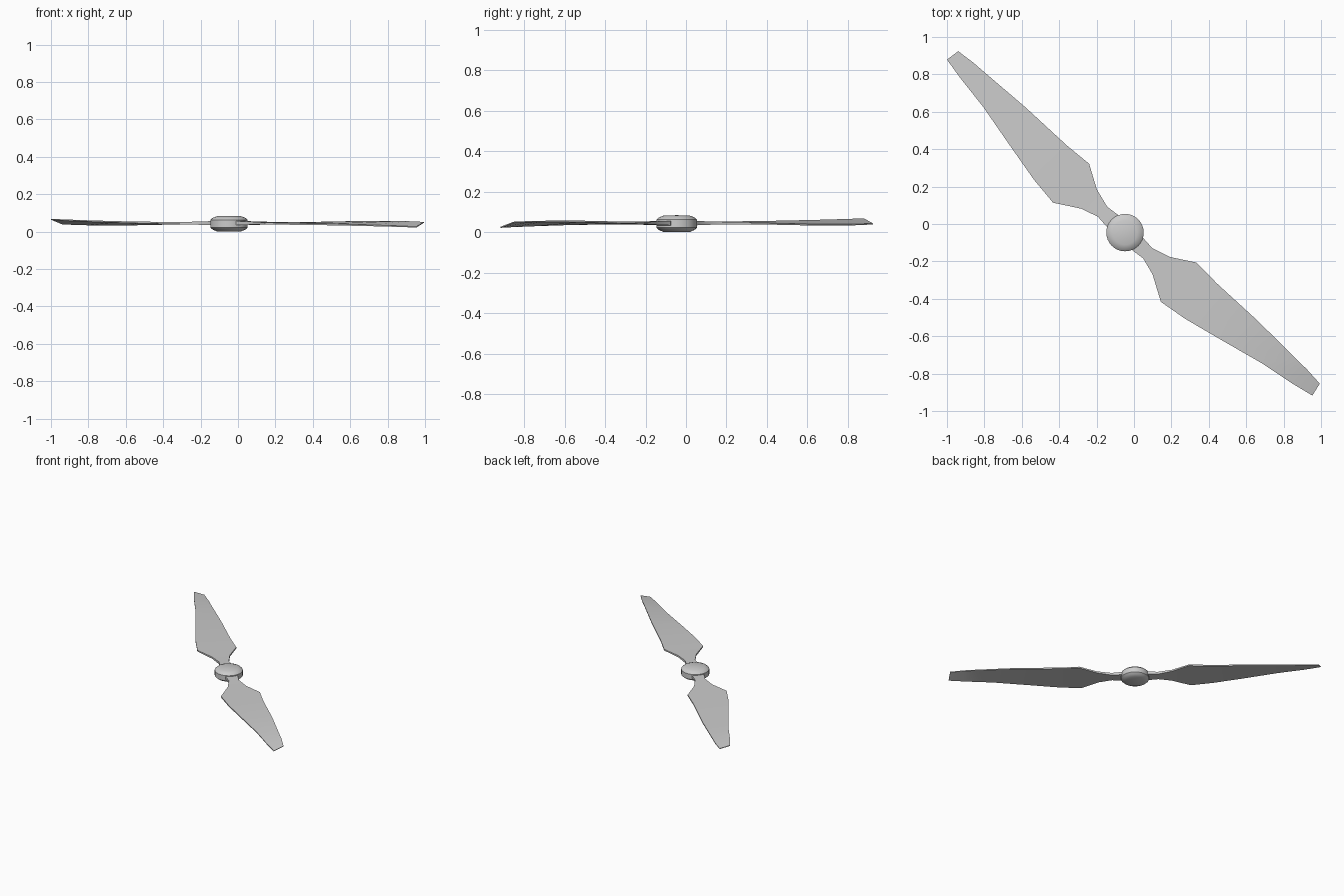
import bpy, bmesh, math
from mathutils import Matrix, Vector

if "Cube" in bpy.data.objects:
    bpy.data.objects.remove(bpy.data.objects["Cube"])

HUB = Vector((-0.048, -0.046, 0))
MID = 0.045  # height of the blade plane


def add_object(name, bm, matrix=Matrix.Identity(4)):
    bmesh.ops.transform(bm, matrix=matrix, verts=bm.verts)
    bmesh.ops.recalc_face_normals(bm, faces=bm.faces)
    mesh = bpy.data.meshes.new(name)
    bm.to_mesh(mesh)
    bm.free()
    ob = bpy.data.objects.new(name, mesh)
    bpy.context.collection.objects.link(ob)
    bpy.ops.object.select_all(action='DESELECT')
    ob.select_set(True)
    bpy.context.view_layer.objects.active = ob
    bpy.ops.object.shade_smooth_by_angle(angle=math.radians(30))
    return ob


# Hub: lathed, slightly domed disc
def hub(sides=32):
    profile = [(0.065, 0.001), (0.088, 0.011), (0.1, 0.022),
               (0.1, 0.062), (0.088, 0.073), (0.065, 0.082)]
    bm = bmesh.new()
    rings = []
    for r, z in profile:
        rings.append([bm.verts.new((r * math.cos(t), r * math.sin(t), z))
                      for t in (2 * math.pi * i / sides for i in range(sides))])
    bottom, top = bm.verts.new((0, 0, 0)), bm.verts.new((0, 0, 0.084))
    for i in range(sides):
        j = (i + 1) % sides
        for lo, hi in zip(rings, rings[1:]):
            bm.faces.new((lo[i], lo[j], hi[j], hi[i]))
        bm.faces.new((bottom, rings[0][j], rings[0][i]))
        bm.faces.new((top, rings[-1][i], rings[-1][j]))
    add_object("hub", bm, Matrix.Translation(HUB))


# Blade stations from the hub centre: edge a (x, y, z), edge b (x, y, z), thickness
STATIONS = [
    (-.050, .025, 0, -.025, .050, 0, .022),
    (-.092, .025, 0, -.038, .095, 0, .022),
    (-.145, .085, 0, -.096, .139, 0, .018),
    (-.235, .128, 0, -.150, .229, 0, .013),
    (-.385, .160, .002, -.192, .368, -.001, .010),
    (-.487, .283, .004, -.310, .465, -.003, .009),
    (-.615, .465, .007, -.530, .668, -.008, .008),
    (-.759, .673, .012, -.749, .855, -.008, .007),
    (-.882, .828, .017, -.810, .908, -.007, .006),
    (-.952, .925, .021, -.892, .970, -.004, .005),
]


def blade(name, matrix):
    bm = bmesh.new()
    loops = []
    for ax, ay, az, bx, by, bz, t in STATIONS:
        h = t / 2
        loops.append([bm.verts.new(p) for p in (
            (ax, ay, az - h), (bx, by, bz - h), (bx, by, bz + h), (ax, ay, az + h))])
    for p, q in zip(loops, loops[1:]):
        for i in range(4):
            j = (i + 1) % 4
            bm.faces.new((p[i], p[j], q[j], q[i]))
    bm.faces.new(loops[0])
    bm.faces.new(loops[-1])
    add_object(name, bm, matrix)


hub()
place = Matrix.Translation(HUB + Vector((0, 0, MID)))
blade("blade_left", place)
# Opposite blade: half turn about an axis lying in the blade plane
a = math.radians(47.4)
blade("blade_right", place @ Matrix.Rotation(math.pi, 4, Vector((math.cos(a), math.sin(a), 0))))
